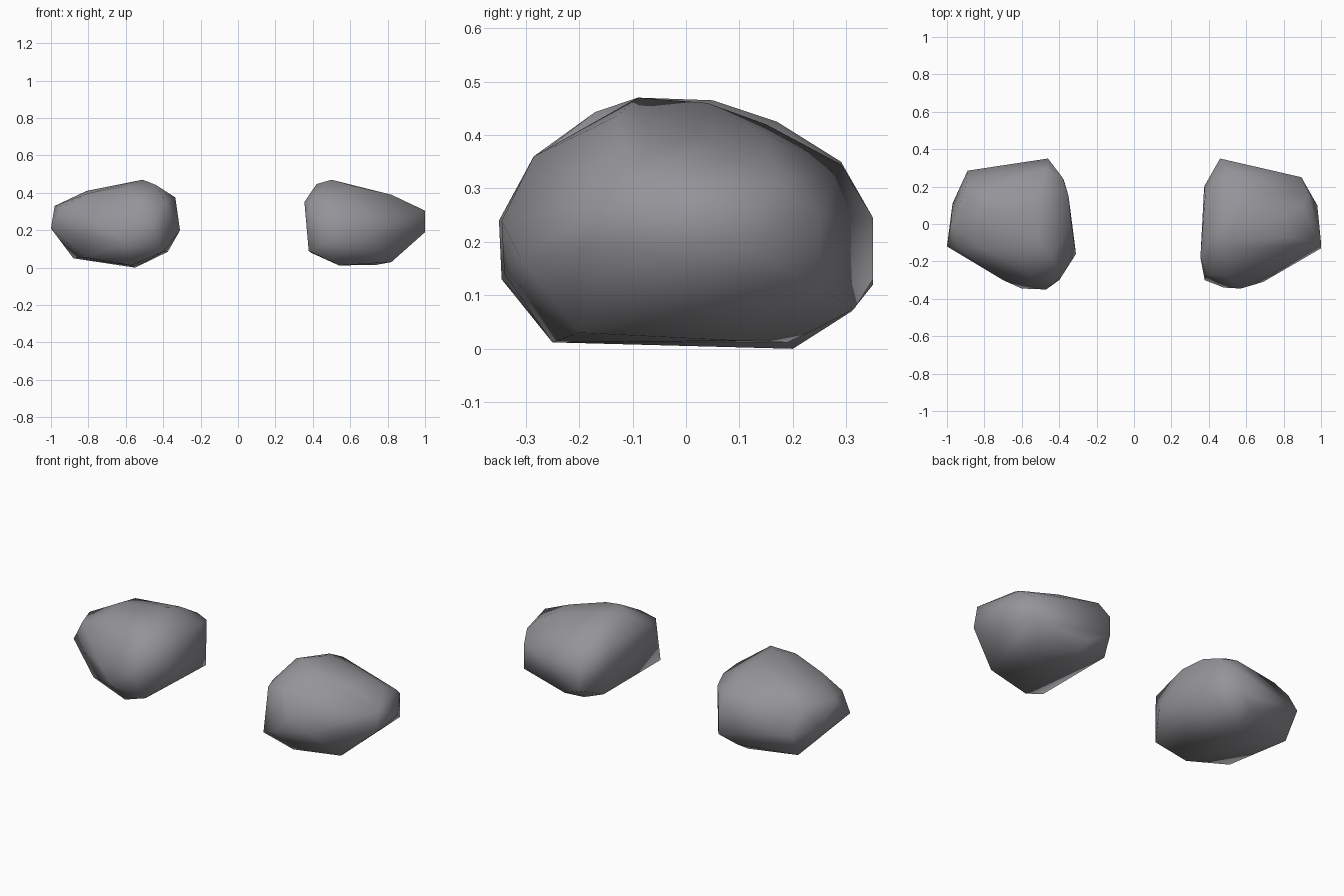
import bpy, bmesh

stone = bpy.data.materials.new("grey stone")
stone.diffuse_color = (0.3, 0.3, 0.32, 1)


def boulder(name, corners):
    """Chiselled boulder: the hull wrapped around its corners, shaded smooth."""
    bm = bmesh.new()
    for c in corners:
        bm.verts.new(c)
    hull = bmesh.ops.convex_hull(bm, input=bm.verts)
    loose = set(hull["geom_interior"]) | set(hull["geom_unused"])
    bmesh.ops.delete(bm, geom=[v for v in loose if isinstance(v, bmesh.types.BMVert)],
                     context='VERTS')
    bmesh.ops.recalc_face_normals(bm, faces=bm.faces)
    for f in bm.faces:
        f.smooth = True
    mesh = bpy.data.meshes.new(name)
    bm.to_mesh(mesh)
    bm.free()
    mesh.materials.append(stone)
    obj = bpy.data.objects.new(name, mesh)
    bpy.context.collection.objects.link(obj)
    return obj


# Left boulder: base, waist, shoulder, crown
boulder("left_boulder", [
    (-.55, .2, 0), (-.57, -.25, .012), (-.82, -.19, .055), (-.88, .2, .05),
    (-.40, -.3, .085), (-.375, .235, .085), (-.55, .31, .07),
    (-1, -.12, .21), (-.97, .11, .2), (-.89, .285, .2), (-.46, .35, .12),
    (-.46, .35, .245), (-.31, -.16, .2), (-.47, -.35, .24),
    (-.6, -.345, .13), (-.7, -.3, .2),
    (-.94, -.13, .325), (-.98, 0, .33), (-.9, .2, .335), (-.47, .29, .35),
    (-.38, .245, .35), (-.35, .15, .375), (-.335, 0, .375),
    (-.39, -.285, .355), (-.55, -.285, .36),
    (-.51, -.09, .47), (-.51, .05, .465), (-.44, -.17, .443), (-.6, -.18, .435),
    (-.5, .17, .425), (-.81, -.13, .395), (-.81, .06, .41), (-.81, .19, .385),
])

# Right boulder: base, waist, shoulder, crown
boulder("right_boulder", [
    (.54, .19, .012), (.54, -.25, .012), (.74, .1, .015), (.82, -.2, .03),
    (.378, -.3, .09), (.39, .22, .08), (.58, .315, .075), (.6, .24, .035),
    (1, -.13, .19), (.98, .1, .2), (.895, .25, .11), (.895, .25, .25),
    (.46, .35, .13), (.46, .35, .245), (.375, .2, .25), (.48, -.34, .14),
    (.57, -.345, .24), (.69, -.31, .17),
    (1, -.1, .305), (.93, .17, .31), (.9, .09, .352), (.49, .29, .345),
    (.355, -.18, .35), (.38, .15, .36), (.385, -.265, .35), (.5, -.285, .36),
    (.48, -.23, .385), (.42, -.05, .447), (.5, -.09, .47), (.54, .04, .46),
    (.5, .15, .42), (.62, -.13, .435), (.82, -.07, .39), (.82, .05, .39),
    (.65, .15, .4),
])
